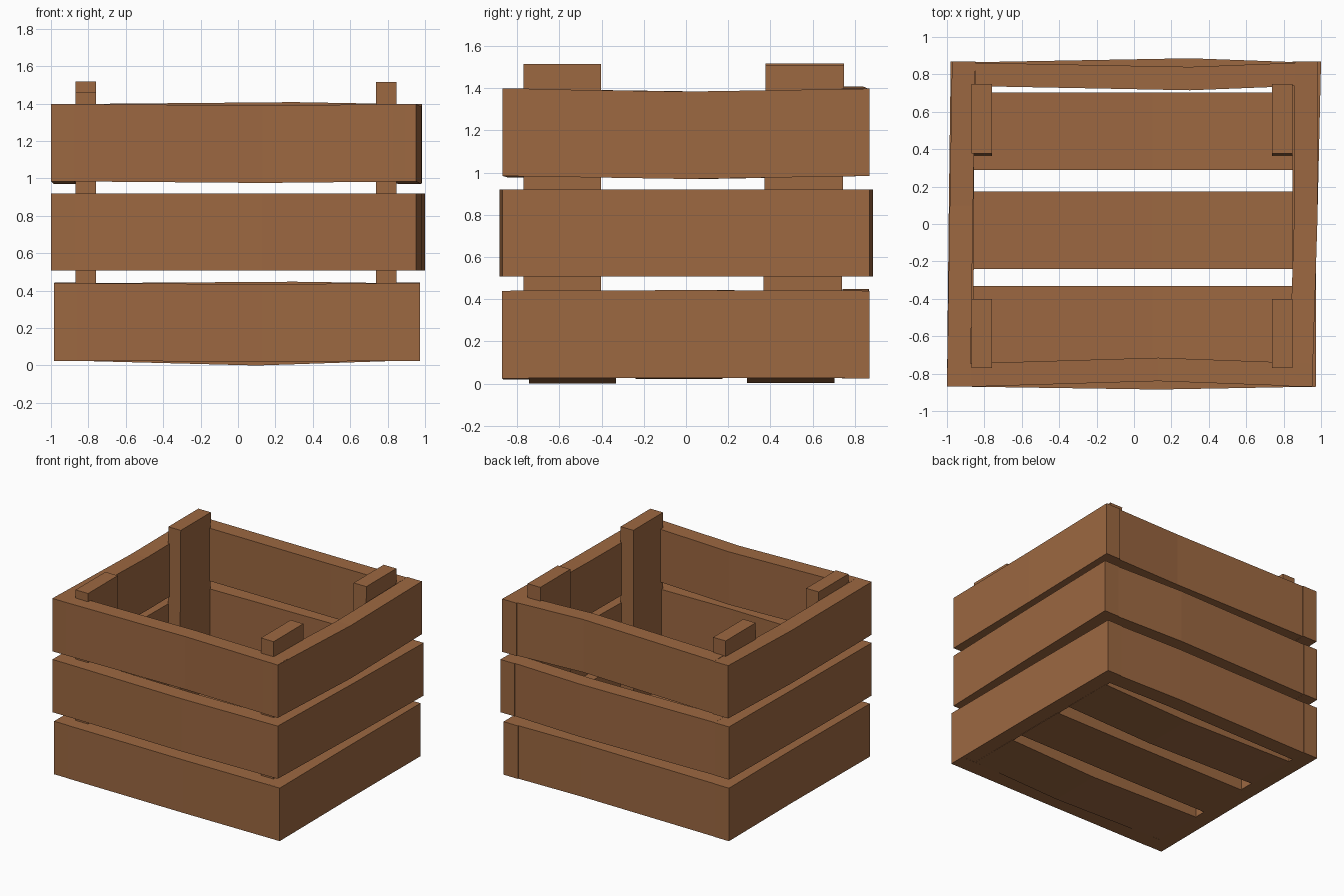
import bpy, bmesh

if "Cube" in bpy.data.objects:
    bpy.data.objects.remove(bpy.data.objects["Cube"])

wood = bpy.data.materials.new("brown_wood")
wood.diffuse_color = (0.335, 0.138, 0.053, 1)
wood.use_nodes = True
wood.node_tree.nodes["Principled BSDF"].inputs["Base Color"].default_value = wood.diffuse_color


def finish(name, bm):
    bmesh.ops.recalc_face_normals(bm, faces=bm.faces)
    mesh = bpy.data.meshes.new(name)
    bm.to_mesh(mesh)
    bm.free()
    mesh.materials.append(wood)
    bpy.context.collection.objects.link(bpy.data.objects.new(name, mesh))


def loft(name, rings):
    """Closed solid through a row of four-cornered sections."""
    bm = bmesh.new()
    loops = [[bm.verts.new(p) for p in ring] for ring in rings]
    for a, b in zip(loops, loops[1:]):
        for i in range(4):
            j = (i + 1) % 4
            bm.faces.new((a[i], a[j], b[j], b[i]))
    bm.faces.new(loops[0])
    bm.faces.new(loops[-1])
    finish(name, bm)


def plank(name, path, inward, z0, z1, sag):
    """Upright board: outer line of three points, thickness vector, warped middle."""
    rings = []
    for (x, y), dz in zip(path, (0, sag, 0)):
        u, v = x + inward[0], y + inward[1]
        rings.append([(x, y, z0 + dz), (u, v, z0 + dz),
                      (u, v, z1 + dz), (x, y, z1 + dz)])
    loft(name, rings)


T = 0.125
# Per row: name, z0, z1, left x (front, mid, back), right x (front, mid, back),
# front y (end, mid), back y (end, mid), sags (front, back, sides)
rows = [
    ("bottom", 0.025, 0.44, (-0.985, -0.98, -0.98), (0.972, 0.972, 0.972),
     (-0.872, -0.868), (0.865, 0.868), (-0.005, 0.008, 0.003)),
    ("middle", 0.507, 0.92, (-1.0, -0.99, -0.98), (0.953, 0.98, 1.0),
     (-0.87, -0.885), (0.865, 0.886), (0.0, 0.0, 0.0)),
    ("top", 0.984, 1.398, (-1.0, -0.985, -0.973), (0.953, 0.98, 0.985),
     (-0.87, -0.84), (0.862, 0.84), (-0.008, 0.01, -0.014)),
]
for name, z0, z1, lx, rx, fy, by, sag in rows:
    plank(f"{name}_left_slat",
          [(lx[0], -0.87), (lx[1], 0.1), (lx[2], 0.868)], (T, 0), z0, z1, sag[2])
    plank(f"{name}_right_slat",
          [(rx[0], -0.868), (rx[1], 0.0), (rx[2], 0.87)], (-T, 0), z0, z1, sag[2])
    plank(f"{name}_front_slat",
          [(lx[0] + T, fy[0]), (0.13, fy[1]), (rx[0] - 0.002, fy[0])],
          (0, T), z0, z1, sag[0])
    plank(f"{name}_back_slat",
          [(lx[2] + T, by[0]), (0.3, by[1]), (rx[2] - T, by[0])],
          (0, -T), z0, z1, sag[1])

# Floor boards running across, slightly sagging
for i, (y0, sag) in enumerate(((-0.745, -0.025), (-0.24, -0.003), (0.29, -0.022))):
    plank(f"floor_slat_{i + 1}", [(-0.86, y0), (0.1, y0), (0.855, y0)],
          (0, 0.413), 0.025, 0.15, sag)

# Corner posts inside the side walls: x0, x1, y0, y1, top height, top lean in y
posts = [("front_left_post", -0.868, -0.76, -0.77, -0.402, 1.462, 0.0),
         ("front_right_post", 0.738, 0.848, -0.77, -0.402, 1.515, 0.0),
         ("back_left_post", -0.868, -0.76, 0.363, 0.735, 1.518, 0.014),
         ("back_right_post", 0.738, 0.848, 0.363, 0.735, 1.508, 0.014)]
for name, x0, x1, y0, y1, top, lean in posts:
    loft(name, [[(x0, y0 + d, z), (x1, y0 + d, z), (x1, y1 + d, z), (x0, y1 + d, z)]
                for z, d in ((0.1, 0), (top, lean))])
